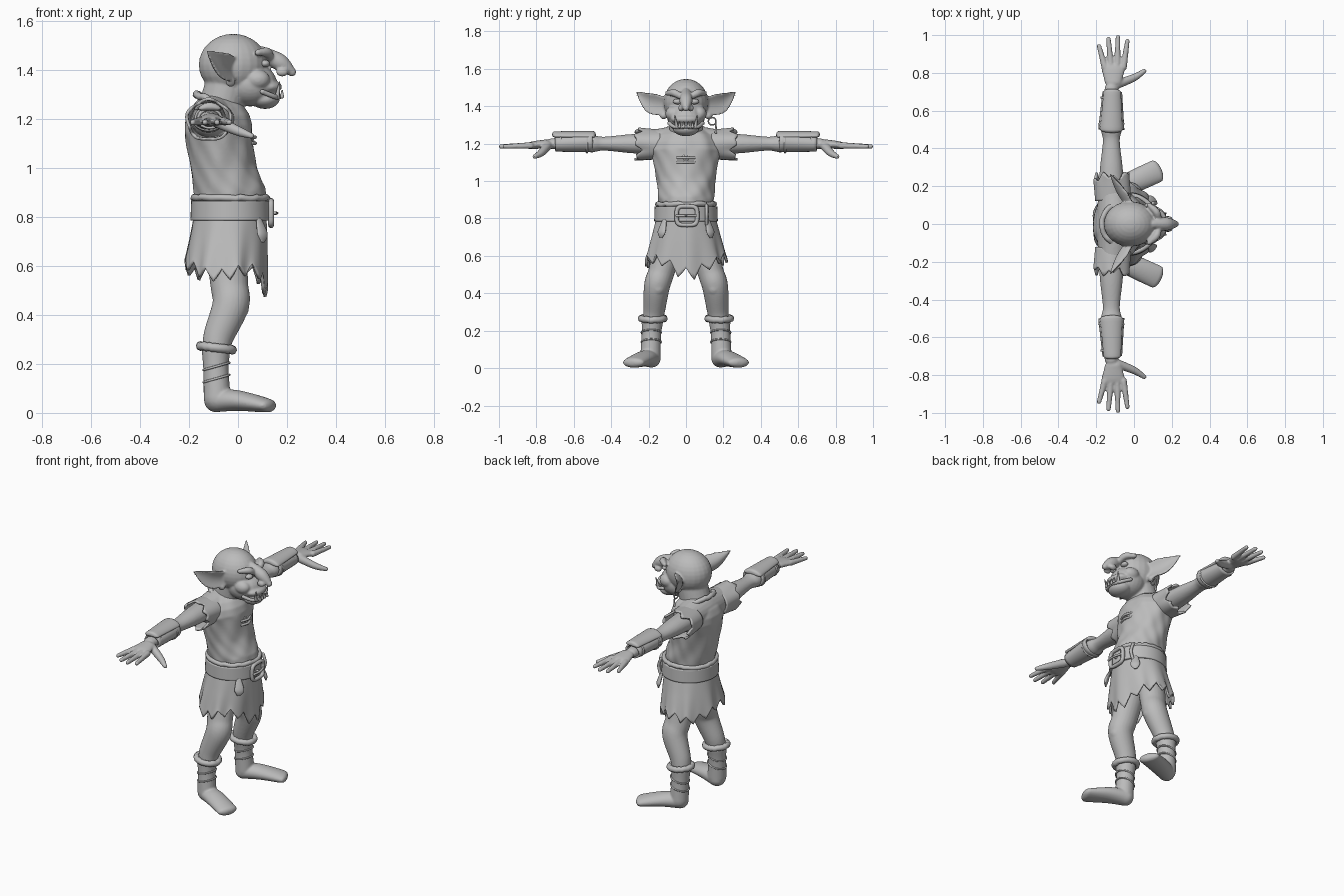
import bpy, bmesh, math, random
from mathutils import Vector, Matrix
from math import sin, cos, tau

random.seed(4)
if "Cube" in bpy.data.objects:
    bpy.data.objects.remove(bpy.data.objects["Cube"])

grey = bpy.data.materials.new("clay_grey")
grey.use_nodes = True
grey.diffuse_color = (.5, .5, .5, 1)
grey.node_tree.nodes["Principled BSDF"].inputs["Base Color"].default_value = grey.diffuse_color
X, Y, Z = Vector((1, 0, 0)), Vector((0, 1, 0)), Vector((0, 0, 1))
VOXEL = .006


def mirror(mesh_data):
    """Add the mirrored copy of everything built so far."""
    copy = bmesh.ops.duplicate(mesh_data, geom=mesh_data.verts[:] + mesh_data.edges[:] + mesh_data.faces[:])
    for item in copy["geom"]:
        if isinstance(item, bmesh.types.BMVert):
            item.co.y = -item.co.y


def finish(name, mesh_data, fuse=False, thick=0, pair=False):
    """Turn mesh data into one object, or into a left and right pair."""
    for side in ("left_", "right_") if pair else ("",):
        if side == "right_":
            bmesh.ops.scale(mesh_data, vec=(1, -1, 1), verts=mesh_data.verts)
        bmesh.ops.recalc_face_normals(mesh_data, faces=mesh_data.faces)
        for face in mesh_data.faces:
            face.smooth = True
        mesh = bpy.data.meshes.new(side + name)
        mesh_data.to_mesh(mesh)
        mesh.materials.append(grey)
        part = bpy.data.objects.new(side + name, mesh)
        bpy.context.collection.objects.link(part)
        if fuse:
            remesh = part.modifiers.new("fuse", "REMESH")
            remesh.mode, remesh.voxel_size, remesh.use_smooth_shade = "VOXEL", VOXEL, True
            relax = part.modifiers.new("relax", "SMOOTH")
            relax.factor, relax.iterations = .5, 3
        if thick:
            cloth = part.modifiers.new("cloth", "SOLIDIFY")
            cloth.thickness, cloth.offset = thick, 0
    mesh_data.free()


def spline(points, steps):
    """Smooth path through the points."""
    path = []
    for i in range(len(points) - 1):
        before, start, end = points[max(i - 1, 0)], points[i], points[i + 1]
        after = points[min(i + 2, len(points) - 1)]
        leave, arrive = (end - before) / 2, (after - start) / 2
        for k in range(steps):
            t = k / steps
            ease = t * t * (3 - 2 * t)
            path.append(start.lerp(end, ease) + leave * t * (1 - t) ** 2 - arrive * t * t * (1 - t))
    return path + [points[-1]]


def limb(mesh_data, points, radii, flat=(1, 1), up=Z, sides=24, closed=True, warp=None, cup=0):
    """Skin an oval tube along a path; closed ends are rounded."""
    path = spline([Vector((*p, r)) for p, r in zip(points, radii)], 8)
    last = len(path) - 1
    rings = []
    for i, knot in enumerate(path):
        along = (path[min(i + 1, last)] - path[max(i - 1, 0)]).to_3d().normalized()
        across = along.cross(Vector(up)).normalized()
        squash = flat[0] + (flat[1] - flat[0]) * i / last
        rings.append((knot.to_3d(), along, across, across.cross(along), knot.w, squash, i / last))
    if closed:
        def dome(ring, sign):
            centre, along, across, rise, radius, squash, t = ring
            reach = sign * radius * min(squash, 1)
            angles = [k * tau / 20 for k in range(1, 5)]
            return [(centre + along * reach * sin(q), along, across, rise, radius * cos(q), squash, t) for q in angles]
        rings = dome(rings[0], -1)[::-1] + rings + dome(rings[-1], 1)
    loops = []
    for centre, along, across, rise, radius, squash, t in rings:
        loop = []
        for j in range(sides):
            q = tau * j / sides
            grow, shift = warp(q, t) if warp else (1, Vector())
            offset = across * cos(q) + rise * (sin(q) * squash + cup * cos(q) ** 2)
            loop.append(mesh_data.verts.new(centre + offset * radius * grow + shift))
        loops.append(loop)
    for low, high in zip(loops, loops[1:]):
        for j in range(sides):
            mesh_data.faces.new((low[j - 1], low[j], high[j], high[j - 1]))
    if closed:
        mesh_data.faces.new(loops[0])
        mesh_data.faces.new(loops[-1])


def single(name, points, radii, thick=0, pair=False, **shape):
    """One tube as its own object."""
    mesh_data = bmesh.new()
    limb(mesh_data, points, radii, closed=not thick, **shape)
    finish(name, mesh_data, thick=thick, pair=pair)


def blob(mesh_data, centre, size):
    place = Matrix.Translation(centre) @ Matrix.Diagonal((*size, 1))
    bmesh.ops.create_uvsphere(mesh_data, u_segments=24, v_segments=16, radius=1, matrix=place)


def hoop(name, centre, u, v, radius, power=1, wobble=0, pair=False):
    """Ring around a centre; a low power makes it squarer."""
    mesh_data = bmesh.new()
    normal = u.cross(v).normalized()
    bend = lambda value: math.copysign(abs(value) ** power, value)
    rows = []
    for i in range(48):
        q = tau * i / 48
        out = u * bend(cos(q)) + v * bend(sin(q))
        middle = Vector(centre) + out + normal * random.uniform(-wobble, wobble)
        out.normalize()
        turns = [tau * j / 8 for j in range(8)]
        rows.append([mesh_data.verts.new(middle + (out * cos(w) + normal * sin(w)) * radius) for w in turns])
    for i in range(48):
        for j in range(8):
            mesh_data.faces.new((rows[i - 1][j - 1], rows[i][j - 1], rows[i][j], rows[i - 1][j]))
    finish(name, mesh_data, pair=pair)


# Head: ear, brow, cheek and nostril are mirrored, then fused with the skull
head = bmesh.new()
limb(head, [(-.03, .1, 1.4), (-.08, .18, 1.42), (-.13, .27, 1.48)], (.05, .055, .004),
     flat=(.3, .3), up=(.8, .6, 0), cup=.5)
limb(head, [(.08, .1, 1.47), (.12, .06, 1.47), (.13, .01, 1.44)], (.013, .02, .014))
blob(head, (.08, .07, 1.36), (.05, .04, .04))
blob(head, (.18, .025, 1.39), (.025, .017, .018))
blob(head, (-.03, .12, 1.35), (.02, .02, .02))
mirror(head)
blob(head, (-.02, 0, 1.42), (.14, .12, .126))
blob(head, (.05, 0, 1.34), (.11, .1, .09))
blob(head, (.11, 0, 1.28), (.06, .07, .04))
blob(head, (.12, 0, 1.33), (.06, .08, .03))
limb(head, [(.1, 0, 1.47), (.17, 0, 1.43), (.22, 0, 1.39)], (.025, .035, .018), up=Y)
limb(head, [(-.09, 0, 1.18), (-.04, 0, 1.35)], (.09, .09), up=Y)
finish("head", head, fuse=True)

# Eyes, tusks, small teeth, lip and earring
face = bmesh.new()
blob(face, (.11, .045, 1.425), (.02, .024, .015))
limb(face, [(.16, .05, 1.29), (.17, .06, 1.35)], (.01, .002), up=Y)
for y in (.012, .035):
    limb(face, [(.18, y, 1.29), (.18, y, 1.315)], (.008, .003), up=Y)
mirror(face)
limb(face, [(.1, -.09, 1.31), (.15, -.06, 1.29), (.17, 0, 1.29), (.15, .06, 1.29), (.1, .09, 1.31)], [.01] * 5)
finish("eyes_teeth_and_lip", face)
hoop("earring", (-.03, .14, 1.32), Y * .02, Z * .02, .004)
single("earring_drop", [(-.03, .16, 1.31), (-.03, .16, 1.26)], (.003, .007), up=Y)

# Arm, palm, four fingers and thumb
arm = bmesh.new()
limb(arm, [(-.12, y, 1.2) for y in (.15, .3, .44, .52, .72)], (.07, .06, .045, .056, .035), flat=(.85, .8))
limb(arm, [(-.11, .75, 1.2), (-.11, .83, 1.19)], (.045, .065), flat=(.5, .3))
for finger in range(4):
    spread = finger - 1.5
    tip = Vector((-.11 + .05 * spread, .99 - .015 * (spread - .3) ** 2, 1.185))
    limb(arm, [(-.105 + .033 * spread, .83, 1.19), tip], (.018, .012))
limb(arm, [(-.09, .74, 1.19), (0, .775, 1.15), (.055, .81, 1.13)], (.025, .02, .012))
finish("arm", arm, fuse=True, pair=True)

# Bracer, hard plate on top and straps
single("bracer", [(-.12, .5, 1.21), (-.115, .7, 1.2)], (.064, .047), flat=(.8, .8), thick=.01, pair=True)
single("bracer_plate", [(-.12, .5, 1.25), (-.115, .7, 1.25)], (.06, .046), flat=(.3, .35), cup=-.2, pair=True)
for y, radius in ((.53, .064), (.67, .052)):
    hoop("bracer_strap", (-.12, y, 1.205), X * radius, Z * radius * .8, .006, pair=True)

# Leg with kneecap
leg = bmesh.new()
limb(leg, [(-.05, .09, .68), (-.035, .13, .52), (-.03, .155, .44), (-.08, .17, .31), (-.09, .18, .24)],
     (.085, .077, .075, .062, .053), flat=(.9, .95), up=Y)
blob(leg, (.01, .15, .43), (.035, .04, .045))
finish("leg", leg, fuse=True, pair=True)

# Soft boot with rolled cuff and wraps
boot = bmesh.new()
limb(boot, [(-.09, .18, .25), (-.09, .185, .18), (-.085, .19, .06)], (.058, .052, .055), up=Y)
limb(boot, [(-.09, .185, .05), (0, .225, .05), (.12, .28, .03)], (.05, .06, .062), flat=(.95, .45))
finish("boot", boot, fuse=True, pair=True)
hoop("boot_cuff", (-.088, .178, .265), Vector((.066, 0, -.008)), Y * .062, .018, wobble=.002, pair=True)
for z in (.14, .19):
    hoop("boot_wrap", (-.088, .186, z), Vector((.053, 0, .015)), Y * .052, .005, pair=True)


def soft_folds(q, t):
    return 1 + .015 * sin(7 * q + 9 * t) + .01 * sin(11 * q - 14 * t), Vector()


def torn_sleeve(q, t):
    notch = abs(q * 9 / tau % 1 - .5) + .3 * sin(4 * q)
    return 1 + .05 * t * sin(5 * q), Y * .05 * notch * t ** 3


def torn_hem(q, t):
    point = 1 - 2 * abs(q * 15 / tau % 1 - .5)
    front = max(0, cos(q)) ** 10
    drop = (.05 + .02 * front) * point + .02 * sin(3 * q + 1) + .03 * front
    return 1 + .035 * t * sin(9 * q + 1), -Z * drop * t ** 3


# Tunic: trunk and shoulder yoke fused, with collar, neck slit and laces
tunic = bmesh.new()
limb(tunic, [(-.03, 0, .88), (-.06, 0, 1), (-.08, 0, 1.16)], (.145, .133, .138), flat=(1, 1.35),
     up=Y, sides=72, warp=soft_folds)
limb(tunic, [(-.11, -.15, 1.2), (-.1, 0, 1.2), (-.11, .15, 1.2)], (.08, .1, .08))
finish("tunic", tunic, fuse=True)
hoop("tunic_collar", (-.075, 0, 1.26), Vector((-.095, 0, .04)), Y * .105, .015, wobble=.003)
single("tunic_sleeve", [(-.11, .13, 1.195), (-.12, .24, 1.195)], (.09, .088), flat=(.8, .93),
       sides=54, warp=torn_sleeve, thick=.012, pair=True)
single("neck_slit", [(.02, .04, 1.22), (.055, .012, 1.13), (.062, 0, 1.1)], [.006] * 3, up=X, pair=True)
for z in (1.1, 1.125):
    single("lace", [(.055, -.045, z), (.07, 0, z), (.055, .045, z)], [.007] * 3)

# Skirt with ragged hem
single("skirt", [(-.03, 0, .82), (-.04, 0, .7), (-.05, 0, .6)], (.14, .153, .163), flat=(1.05, 1.3),
       up=Y, sides=90, warp=torn_hem, thick=.012)

# Belt, bunched cloth above it, hanging tabs and buckle
single("belt", [(-.03, 0, .865), (-.03, 0, .785)], (.153, .156), flat=(1.04, 1.04), up=Y, sides=48, thick=.016)
hoop("bunched_cloth", (-.03, 0, .876), X * .15, Y * .152, .014, wobble=.004)
single("belt_tab", [(.085, .115, .79), (.1, .13, .73), (.1, .135, .7)], (.015, .028, .012), flat=(.4, .4),
       up=X + Y, pair=True)
hoop("buckle_frame", (.135, .005, .815), Y * .055, Z * .05, .012, power=.5)
single("buckle_prong", [(.14, .055, .815), (.155, 0, .815), (.15, -.05, .815)], [.007] * 3)
single("buckle_stud", [(.13, 0, .815), (.16, 0, .815)], (.008, .005))
single("belt_loop", [(.1, .11, .77), (.115, .11, .82), (.1, .11, .87)], [.009] * 3, up=Y)
